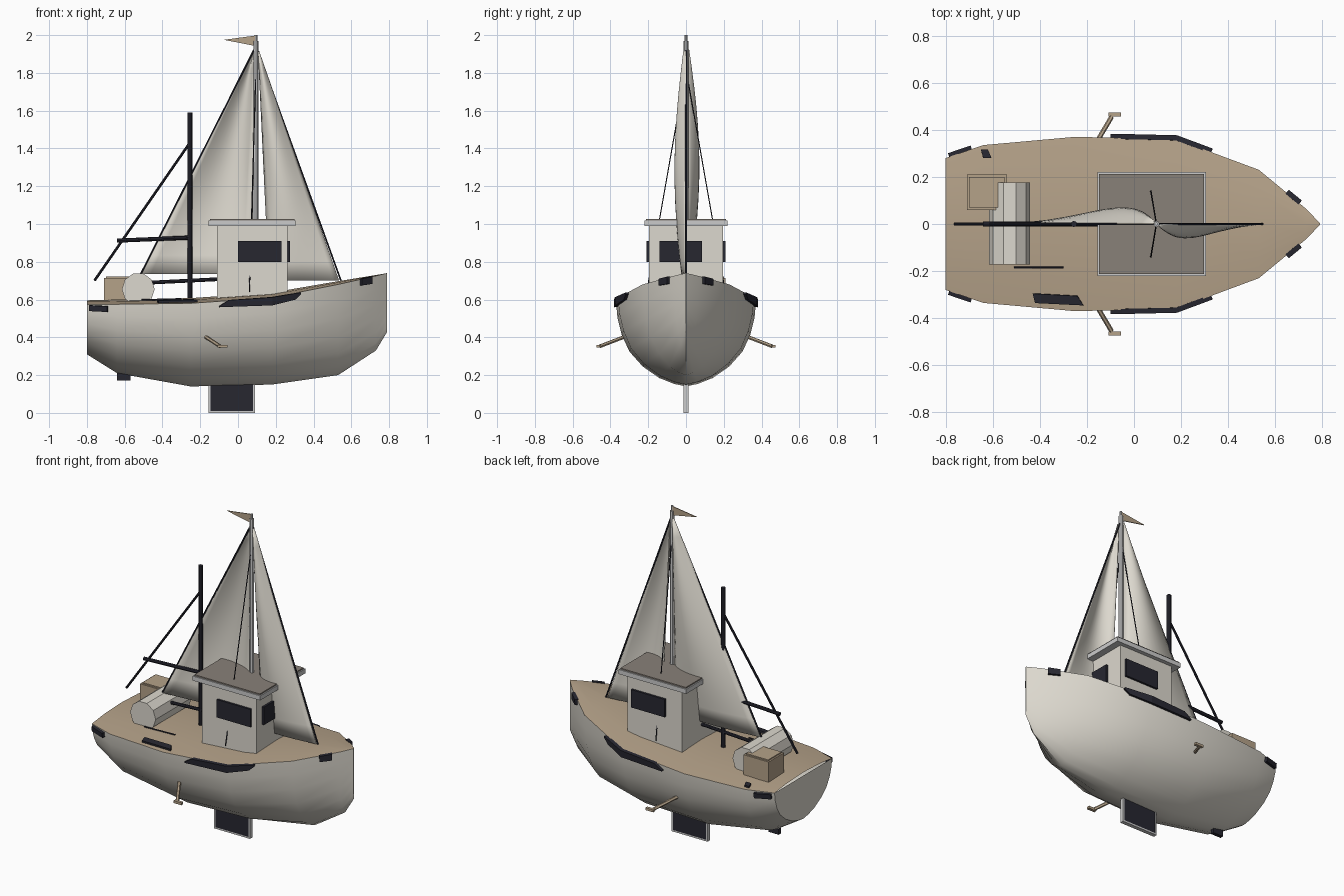
import bpy, math
from mathutils import Vector

if "Cube" in bpy.data.objects:
    bpy.data.objects.remove(bpy.data.objects["Cube"])


def material(name, r, g, b):
    m = bpy.data.materials.new(name)
    m.diffuse_color = (r, g, b, 1)
    m.use_nodes = True
    m.node_tree.nodes["Principled BSDF"].inputs["Base Color"].default_value = m.diffuse_color
    return m


CREAM = material("cream", 0.72, 0.69, 0.62)
TAN = material("tan", 0.46, 0.36, 0.25)
DARK = material("dark", 0.02, 0.02, 0.03)
ROOF = material("roof_brown", 0.25, 0.22, 0.19)


def mesh(name, verts, faces, mat=None, smooth=None, thick=0):
    me = bpy.data.meshes.new(name)
    me.from_pydata([tuple(v) for v in verts], [], faces)
    me.validate()
    ob = bpy.data.objects.new(name, me)
    bpy.context.collection.objects.link(ob)
    if mat:
        me.materials.append(mat)
    if thick:
        mod = ob.modifiers.new("thickness", "SOLIDIFY")
        mod.thickness, mod.offset = thick, 0
    if smooth:
        bpy.ops.object.select_all(action="DESELECT")
        ob.select_set(True)
        bpy.context.view_layer.objects.active = ob
        bpy.ops.object.shade_smooth_by_angle(angle=math.radians(smooth))
    return ob


def box(name, x0, x1, y0, y1, z0, z1, mat=None):
    v = [(x, y, z) for x in (x0, x1) for y in (y0, y1) for z in (z0, z1)]
    f = [(0, 1, 3, 2), (4, 6, 7, 5), (0, 4, 5, 1), (2, 3, 7, 6), (0, 2, 6, 4), (1, 5, 7, 3)]
    return mesh(name, v, f, mat)


def rod(name, a, b, r, mat=None, n=8):
    a, b = Vector(a), Vector(b)
    q = (b - a).to_track_quat("Z", "Y")
    ring = [q @ Vector((r * math.cos(2 * math.pi * i / n), r * math.sin(2 * math.pi * i / n), 0))
            for i in range(n)]
    f = [(i, (i + 1) % n, n + (i + 1) % n, n + i) for i in range(n)]
    f += [tuple(range(n - 1, -1, -1)), tuple(range(n, 2 * n))]
    return mesh(name, [a + p for p in ring] + [b + p for p in ring], f, mat)


def grid_faces(rows, cols):
    return [(i * cols + j, i * cols + j + 1, (i + 1) * cols + j + 1, (i + 1) * cols + j)
            for i in range(rows - 1) for j in range(cols - 1)]


# Hull stations: x, half width, keel height, gunwale height
STATIONS = [(-0.80, 0.28, 0.31, 0.575), (-0.64, 0.335, 0.21, 0.575), (-0.25, 0.37, 0.14, 0.58),
            (0.18, 0.36, 0.15, 0.61), (0.53, 0.23, 0.20, 0.68), (0.73, 0.065, 0.33, 0.725),
            (0.79, 0.003, 0.43, 0.74)]
# Cross-section: height fraction, width fraction
SECTION = [(0, 0), (0.03, 0.17), (0.10, 0.38), (0.24, 0.62), (0.42, 0.81), (0.62, 0.92),
           (0.82, 0.98), (1, 1)]


def lerp_table(table, t):
    for a, b in zip(table, table[1:]):
        if t <= b[0]:
            k = (t - a[0]) / (b[0] - a[0])
            return [p + (q - p) * k for p, q in zip(a, b)]
    return table[-1]


def hull_y(x, z):
    _, w, k, g = lerp_table(STATIONS, x)
    return w * lerp_table(SECTION, min(1, (z - k) / (g - k)))[1]


verts = []
for x, w, k, g in STATIONS:
    half = [(w * y, k + (g - k) * s) for s, y in SECTION]
    verts += [(x, -y, z) for y, z in reversed(half)] + [(x, y, z) for y, z in half[1:]]
n = 2 * len(SECTION) - 1
last = (len(STATIONS) - 1) * n
faces = [f[::-1] for f in grid_faces(len(STATIONS), n)]
mesh("hull", verts, faces + [tuple(range(n)), tuple(range(last + n - 1, last - 1, -1))], CREAM, 40)

# Cambered deck
verts = []
for x, w, k, g in STATIONS:
    for t in (-1, -0.6, 0, 0.6, 1):
        verts.append((x, w * t, g + 0.075 * w * (1 - t * t)))
mesh("deck", verts, [f[::-1] for f in grid_faces(len(STATIONS), 5)], TAN, 40)

# Dark fender patches along both gunwales: x, low z, high z
PATCHES = {"stern_patch": [(-0.785, 0.54, 0.57), (-0.69, 0.535, 0.565)],
           "side_patch": [(-0.10, 0.56, 0.565), (-0.05, 0.562, 0.597), (0.18, 0.57, 0.613),
                          (0.30, 0.60, 0.633), (0.33, 0.628, 0.638)],
           "bow_patch": [(0.65, 0.675, 0.71), (0.705, 0.683, 0.722)]}
for name, pts in PATCHES.items():
    for s in (-1, 1):
        v = [(x, s * (hull_y(x, z) + 0.006), z) for x, a, b in pts for z in (a, b)]
        mesh(name, v, grid_faces(len(pts), 2), DARK, thick=0.022)

# Small dark deck plates
mesh("deck_hatch", [(-0.43, -0.295, 0.592), (-0.24, -0.305, 0.597), (-0.215, -0.345, 0.592),
                    (-0.42, -0.335, 0.588)], [(3, 2, 1, 0)], DARK, thick=0.012)
mesh("deck_cleat", [(-0.65, 0.315, 0.584), (-0.62, 0.315, 0.584), (-0.605, 0.28, 0.588),
                    (-0.64, 0.28, 0.588)], [(3, 2, 1, 0)], DARK, thick=0.012)
rod("deck_rope", (-0.51, -0.185, 0.598), (-0.30, -0.185, 0.604), 0.004, DARK, 5)

# Fin keel with pale rim, and stern skeg
box("fin_keel", -0.145, 0.08, -0.011, 0.011, 0.01, 0.17, DARK)
box("fin_rim_bottom", -0.155, 0.09, -0.012, 0.012, 0, 0.01)
box("fin_rim_aft", -0.155, -0.145, -0.012, 0.012, 0.01, 0.16)
box("fin_rim_fore", 0.08, 0.09, -0.012, 0.012, 0.01, 0.16)
box("skeg", -0.64, -0.57, -0.011, 0.011, 0.172, 0.22, DARK)

# Oars
for s in (-1, 1):
    rod("oar_shaft", (-0.175, s * 0.32, 0.405), (-0.095, s * 0.455, 0.353), 0.010, TAN, 6)
    box("oar_blade", -0.108, -0.055, s * 0.465 - 0.009, s * 0.465 + 0.009, 0.345, 0.36, TAN)

# Cabin
box("cabin", -0.11, 0.262, -0.195, 0.195, 0.595, 1.0, CREAM)
box("cabin_roof", -0.155, 0.305, -0.22, 0.22, 0.99, 1.018)
box("roof_top", -0.148, 0.298, -0.213, 0.213, 1.015, 1.026, ROOF)
for s in (-1, 1):
    box("side_window", 0.0, 0.23, s * 0.2 - 0.008, s * 0.2 + 0.008, 0.80, 0.91, DARK)
box("front_window", 0.255, 0.275, -0.14, 0.085, 0.80, 0.91, DARK)

# Mast and pennant
rod("mast", (0.095, 0, 0.62), (0.095, 0, 1.97), 0.013)
rod("mast_tip", (0.095, 0, 1.97), (0.095, 0, 2.0), 0.007)
mesh("pennant", [(0.095, 0, 1.998), (0.095, 0, 1.942), (-0.075, 0, 1.975)], [(0, 1, 2)], TAN, thick=0.005)


# Billowing sails
def sail(name, head, tack, clew, depth):
    head, tack, clew = Vector(head), Vector(tack), Vector(clew)
    m = 12
    v = []
    for i in range(m + 1):
        t = 0.005 + 0.995 * i / m
        a, b = head.lerp(tack, t), head.lerp(clew, t)
        for j in range(m + 1):
            u = j / m
            p = a.lerp(b, u)
            p.y += depth * math.sin(math.pi * u ** 0.8) * math.sin(math.pi * (0.06 + 0.84 * t))
            v.append(p)
    mesh(name, v, grid_faces(m + 1, m + 1), CREAM, 60, 0.006)


sail("mainsail", (0.085, 0, 1.93), (0.075, 0, 0.735), (-0.51, 0, 0.735), 0.068)
sail("jib", (0.108, 0, 1.92), (0.165, 0, 0.70), (0.535, 0, 0.70), -0.058)

# Rigging
rod("forestay", (0.10, 0, 1.93), (0.545, 0, 0.70), 0.005, DARK, 6)
rod("backstay", (0.09, 0, 1.93), (-0.515, 0, 0.735), 0.005, DARK, 6)
for s in (-1, 1):
    rod("shroud", (0.095, 0, 1.82), (0.06, s * 0.208, 0.64), 0.003, DARK, 6)

# Aft derrick
rod("derrick_post", (-0.255, 0, 0.58), (-0.255, 0, 1.59), 0.013, DARK)
rod("derrick_stay", (-0.255, 0, 1.43), (-0.76, 0, 0.70), 0.007, DARK)
rod("derrick_arm", (-0.64, 0, 0.912), (-0.255, 0, 0.928), 0.011, DARK)
rod("lower_boom", (-0.46, 0, 0.69), (-0.10, 0, 0.708), 0.010, DARK)

# Net drum and crate on the aft deck
rod("drum", (-0.528, -0.172, 0.655), (-0.528, 0.177, 0.655), 0.087, CREAM, 10)
box("crate", -0.71, -0.54, 0.06, 0.21, 0.59, 0.715, TAN)
box("crate_lid", -0.70, -0.55, 0.07, 0.20, 0.712, 0.722, TAN)
